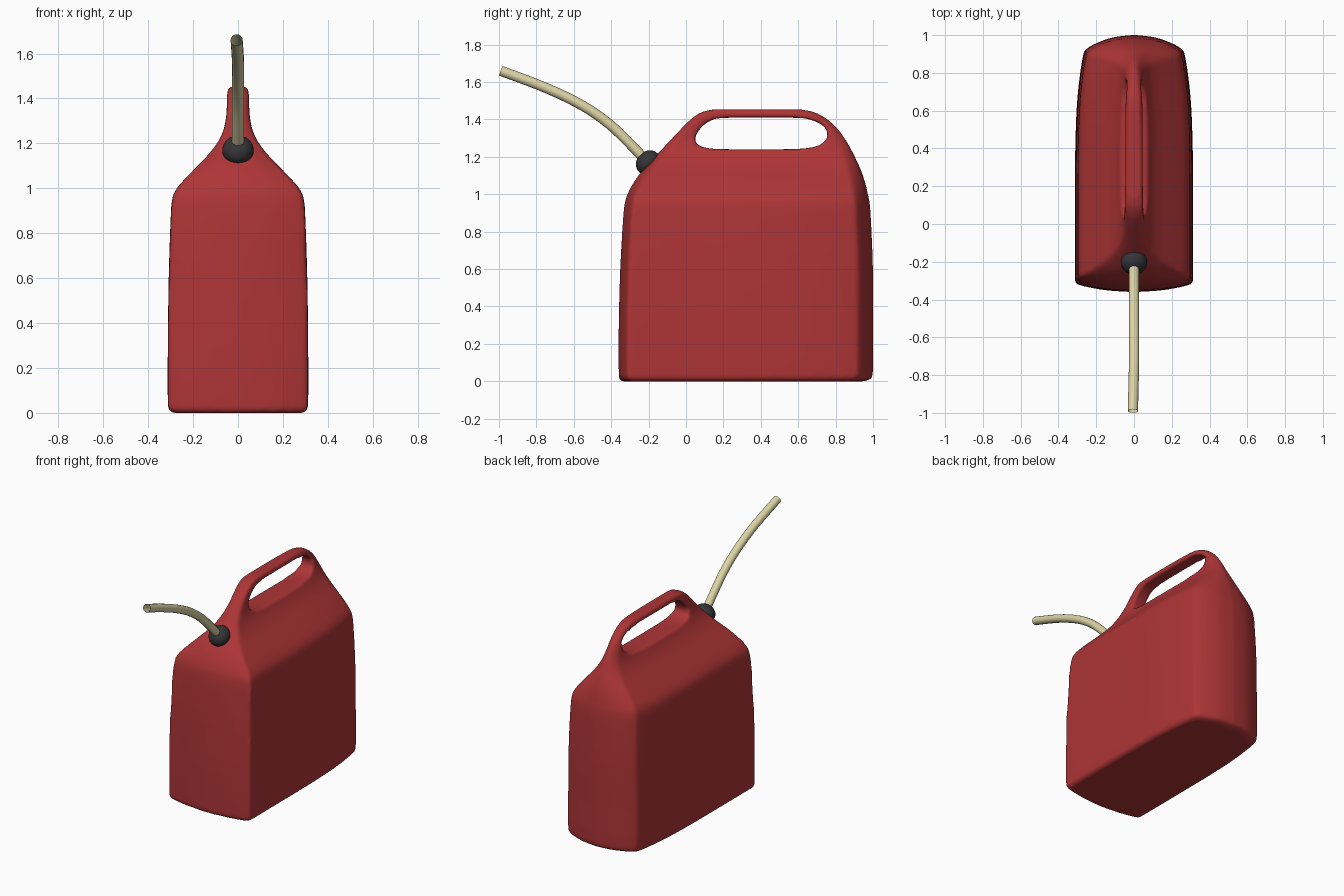
import bpy, bmesh, math
from mathutils import Vector

if "Cube" in bpy.data.objects:
    bpy.data.objects.remove(bpy.data.objects["Cube"])


def material(name, rgb):
    m = bpy.data.materials.new(name)
    m.diffuse_color = (*rgb, 1)
    m.use_nodes = True
    m.node_tree.nodes["Principled BSDF"].inputs["Base Color"].default_value = m.diffuse_color
    return m


RED = material("red plastic", (0.42, 0.035, 0.037))
BLACK = material("black rubber", (0.035, 0.035, 0.038))
CREAM = material("cream plastic", (0.72, 0.66, 0.38))


def spline(pts, n, closed=False):
    """Catmull-Rom samples through the points."""
    out, c = [], len(pts)
    get = (lambda i: Vector(pts[i % c])) if closed else (lambda i: Vector(pts[min(max(i, 0), c - 1)]))
    for i in range(c if closed else c - 1):
        a, b, d, e = (get(i + k) for k in (-1, 0, 1, 2))
        for k in range(n):
            t = k / n
            out.append(0.5 * (2 * b + (d - a) * t + (2 * a - 5 * b + 4 * d - e) * t * t
                              + (3 * b - a - 3 * d + e) * t ** 3))
    if not closed:
        out.append(Vector(pts[-1]))
    return out


def loft(name, rings, mat):
    bm = bmesh.new()
    vs = [[bm.verts.new(p) for p in r] for r in rings]
    n = len(vs[0])
    for a, b in zip(vs, vs[1:]):
        for i in range(n):
            j = (i + 1) % n
            bm.faces.new((a[i], a[j], b[j], b[i]))
    bm.faces.new(vs[0])
    bm.faces.new(vs[-1])
    bmesh.ops.recalc_face_normals(bm, faces=bm.faces)
    me = bpy.data.meshes.new(name)
    bm.to_mesh(me)
    bm.free()
    me.materials.append(mat)
    ob = bpy.data.objects.new(name, me)
    bpy.context.collection.objects.link(ob)
    return ob


# Can body: plan outline (half, x 0..1, y 0..1) scaled by levels (z, half width, front, back)
half = [(0, 0), (0.5, 0.008), (0.9, 0.026), (0.98, 0.036), (1, 0.055), (1, 0.3), (0.995, 0.55),
        (0.96, 0.75), (0.87, 0.91), (0.78, 0.95), (0.4, 0.988), (0, 1)]
right = spline(half, 4)
plan = right + [Vector((-p.x, p.y)) for p in reversed(right[1:-1])]
levels = [(0, 0.29, -0.345, 0.95), (0.012, 0.305, -0.357, 0.985), (0.05, 0.312, -0.36, 1.0),
          (0.3, 0.312, -0.36, 1.0), (0.6, 0.308, -0.352, 1.0), (0.85, 0.3, -0.338, 0.99),
          (0.95, 0.293, -0.328, 0.983), (1.0, 0.272, -0.313, 0.973), (1.05, 0.228, -0.288, 0.962),
          (1.1, 0.18, -0.255, 0.947), (1.15, 0.132, -0.212, 0.928), (1.2, 0.093, -0.168, 0.905),
          (1.25, 0.068, -0.122, 0.88), (1.3, 0.055, -0.075, 0.85), (1.36, 0.05, -0.018, 0.805),
          (1.41, 0.049, 0.035, 0.745), (1.44, 0.045, 0.085, 0.685), (1.453, 0.032, 0.14, 0.62)]
rings = [[(p.x * w, f + p.y * (b - f), z) for p in plan] for z, w, f, b in spline(levels, 3)]
body = loft("can_body", rings, RED)

# Handle opening, cut through and then softened
hole = [(0.048, 1.30), (0.06, 1.268), (0.1, 1.25), (0.2, 1.241), (0.55, 1.241), (0.68, 1.252),
        (0.74, 1.28), (0.757, 1.32), (0.735, 1.365), (0.67, 1.397), (0.58, 1.409),
        (0.22, 1.409), (0.13, 1.393), (0.075, 1.35)]
outline = spline(hole, 4, True)
cutter = loft("handle_cutter", [[(x, p.x, p.y) for p in outline] for x in (-0.5, 0.5)], RED)
cutter.hide_render = True
cut = body.modifiers.new("opening", "BOOLEAN")
cut.operation, cut.object, cut.solver = "DIFFERENCE", cutter, "EXACT"
rm = body.modifiers.new("remesh", "REMESH")
rm.mode, rm.voxel_size, rm.use_smooth_shade = "VOXEL", 0.011, True
sm = body.modifiers.new("soften", "SMOOTH")
sm.factor, sm.iterations = 0.5, 8
deps = bpy.context.evaluated_depsgraph_get()
mesh = bpy.data.meshes.new_from_object(body.evaluated_get(deps))
body.modifiers.clear()
body.data = mesh
mesh.materials.clear()
mesh.materials.append(RED)
for p in mesh.polygons:
    p.use_smooth = True
    p.material_index = 0
bpy.data.objects.remove(cutter)

# Spout collar: squashed ball aligned with the spout
bpy.ops.mesh.primitive_uv_sphere_add(segments=32, ring_count=16, radius=0.07,
                                     location=(0, -0.203, 1.17), rotation=(math.radians(45), 0, 0))
collar = bpy.context.object
collar.name = "spout_collar"
collar.scale = (1, 1, 0.85)
collar.data.materials.append(BLACK)
bpy.ops.object.shade_smooth()

# Bent open spout tube
path = spline([(0, -0.2, 1.165), (0, -0.29, 1.26), (0, -0.41, 1.375), (0, -0.55, 1.472),
               (0, -0.74, 1.565), (-0.006, -0.99, 1.66)], 5)
cu = bpy.data.curves.new("spout", "CURVE")
cu.dimensions, cu.bevel_depth, cu.bevel_resolution = "3D", 0.027, 6
sp = cu.splines.new("POLY")
sp.points.add(len(path) - 1)
for q, p in zip(sp.points, path):
    q.co = (*p, 1)
sp.use_smooth = True
cu.materials.append(CREAM)
spout = bpy.data.objects.new("spout", cu)
bpy.context.collection.objects.link(spout)
